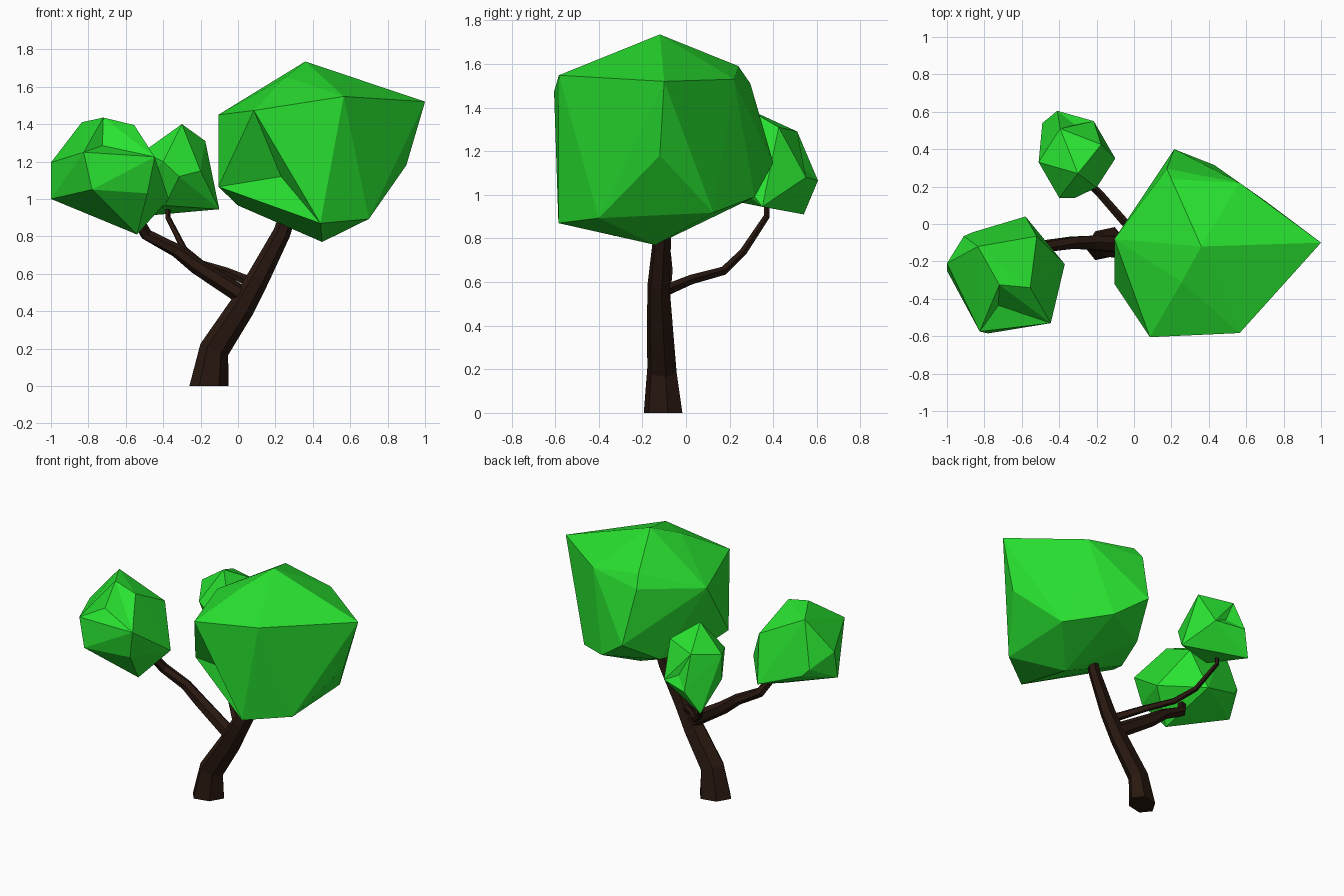
import bpy, bmesh, math
from mathutils import Vector
from mathutils.bvhtree import BVHTree

if "Cube" in bpy.data.objects:
    bpy.data.objects.remove(bpy.data.objects["Cube"])


def material(name, color):
    m = bpy.data.materials.new(name)
    m.diffuse_color = (*color, 1)
    m.use_nodes = True
    m.node_tree.nodes["Principled BSDF"].inputs["Base Color"].default_value = m.diffuse_color
    return m


leaf = material("leaf_green", (0.022, 0.76, 0.03))
bark = material("bark_brown", (0.022, 0.009, 0.005))


def finish(name, bm, mat):
    bmesh.ops.recalc_face_normals(bm, faces=bm.faces)
    me = bpy.data.meshes.new(name)
    bm.to_mesh(me)
    bm.free()
    me.materials.append(mat)
    ob = bpy.data.objects.new(name, me)
    bpy.context.collection.objects.link(ob)
    return ob


def limb(name, path, sides, is_trunk=False):
    """Tapered faceted tube; each path entry is (x, y, z, radius)."""
    bm = bmesh.new()
    pts = [Vector(p[:3]) for p in path]
    rings = []
    for i, p in enumerate(pts):
        t = (pts[min(i + 1, len(pts) - 1)] - pts[max(i - 1, 0)]).normalized()
        if is_trunk and i == 0:
            t = Vector((0, 0, 1))
        v = Vector((0, 1, 0)) if is_trunk else t.cross(Vector((1, 0, 0))).normalized()
        u = v.cross(t).normalized()
        v = t.cross(u)
        if is_trunk:            # oval, slightly skewed section
            v = v * 0.85
            u = u + v * 0.25
        r = path[i][3]
        rings.append([bm.verts.new(p + r * (u * math.cos(a) + v * math.sin(a)))
                      for a in (2 * math.pi * k / sides for k in range(sides))])
    for a, b in zip(rings, rings[1:]):
        for k in range(sides):
            n = (k + 1) % sides
            bm.faces.new((a[k], a[n], b[n], b[k]))
    bm.faces.new(rings[0])
    bm.faces.new(rings[-1])
    return finish(name, bm, bark)


def crown(name, corners, dents=()):
    """Faceted foliage lump: convex hull of corner points, then pushed-in dents."""
    bm = bmesh.new()
    for c in corners:
        bm.verts.new(c)
    bmesh.ops.convex_hull(bm, input=bm.verts[:])
    loose = [v for v in bm.verts if not v.link_faces]
    bmesh.ops.delete(bm, geom=loose, context='VERTS')
    for d in dents:
        bm.faces.ensure_lookup_table()
        bm.normal_update()
        index = BVHTree.FromBMesh(bm).find_nearest(Vector(d))[2]
        if index < len(bm.faces):
            poked = bmesh.ops.poke(bm, faces=[bm.faces[index]])
            poked["verts"][0].co = d
            bm.faces.index_update()
    return finish(name, bm, leaf)


# Trunk leaning to the right
limb("trunk", [(-.155, -.105, 0, .105), (-.127, -.11, .195, .08),
               (.02, -.12, .42, .07), (.11, -.125, .58, .06),
               (.235, -.108, .82, .047), (.29, -.1, .98, .04)], 6, True)

# Branches to the left and to the back
limb("left_branch", [(.03, -.12, .48, .05), (-.22, -.1, .64, .043),
                     (-.33, -.1, .725, .036), (-.49, -.12, .81, .033),
                     (-.57, -.2, .95, .028)], 6)
limb("back_branch", [(.07, -.11, .555, .028), (-.06, .02, .61, .023),
                     (-.19, .17, .65, .021), (-.29, .26, .735, .018),
                     (-.375, .37, .9, .015), (-.38, .37, 1.05, .013)], 5)

# Large crown on the trunk
crown("main_crown", [
    (.36, -.12, 1.735), (.255, -.31, 1.652), (.685, -.147, 1.615), (.2, .24, 1.59),
    (1, -.10, 1.52), (.565, -.583, 1.548), (.085, -.605, 1.473),
    (-.105, -.08, 1.45), (.175, .295, 1.51), (-.105, -.32, 1.065),
    (.565, .22, 1.53), (.215, .40, 1.147), (.90, -.12, 1.18), (.43, .315, .99),
    (.7, .125, .918), (.70, -.40, .893), (.44, -.585, .87), (0, -.12, .965),
    (.1, .15, .985), (.45, -.14, .77)],
    dents=[(.23, -.45, 1.12)])

# Medium crown on the left branch
crown("left_crown", [
    (-.72, -.325, 1.435), (-.555, -.34, 1.395), (-.835, -.12, 1.41),
    (-.445, -.53, 1.225), (-.825, -.575, 1.25),
    (-1, -.21, 1.195), (-1, -.25, 1.0), (-.78, -.585, 1.05),
    (-.91, -.065, 1.1), (-.865, -.045, 1.05), (-.58, .04, .95),
    (-.52, -.065, 1.25), (-.37, -.215, 1.0), (-.485, -.5, 1.03),
    (-.54, -.33, .81)],
    dents=[(-.725, -.435, 1.285)])

# Small crown on the back branch
crown("back_crown", [
    (-.3, .27, 1.4), (-.175, .425, 1.31), (-.395, .51, 1.29),
    (-.215, .55, 1.08), (-.41, .605, 1.065), (-.1, .35, .945),
    (-.2, .195, 1.15), (-.315, .14, 1.12), (-.4, .14, 1.2),
    (-.51, .33, 1.25), (-.51, .33, 1.08), (-.49, .54, .91),
    (-.39, .25, .965)],
    dents=[(-.315, .53, 1.13)])
